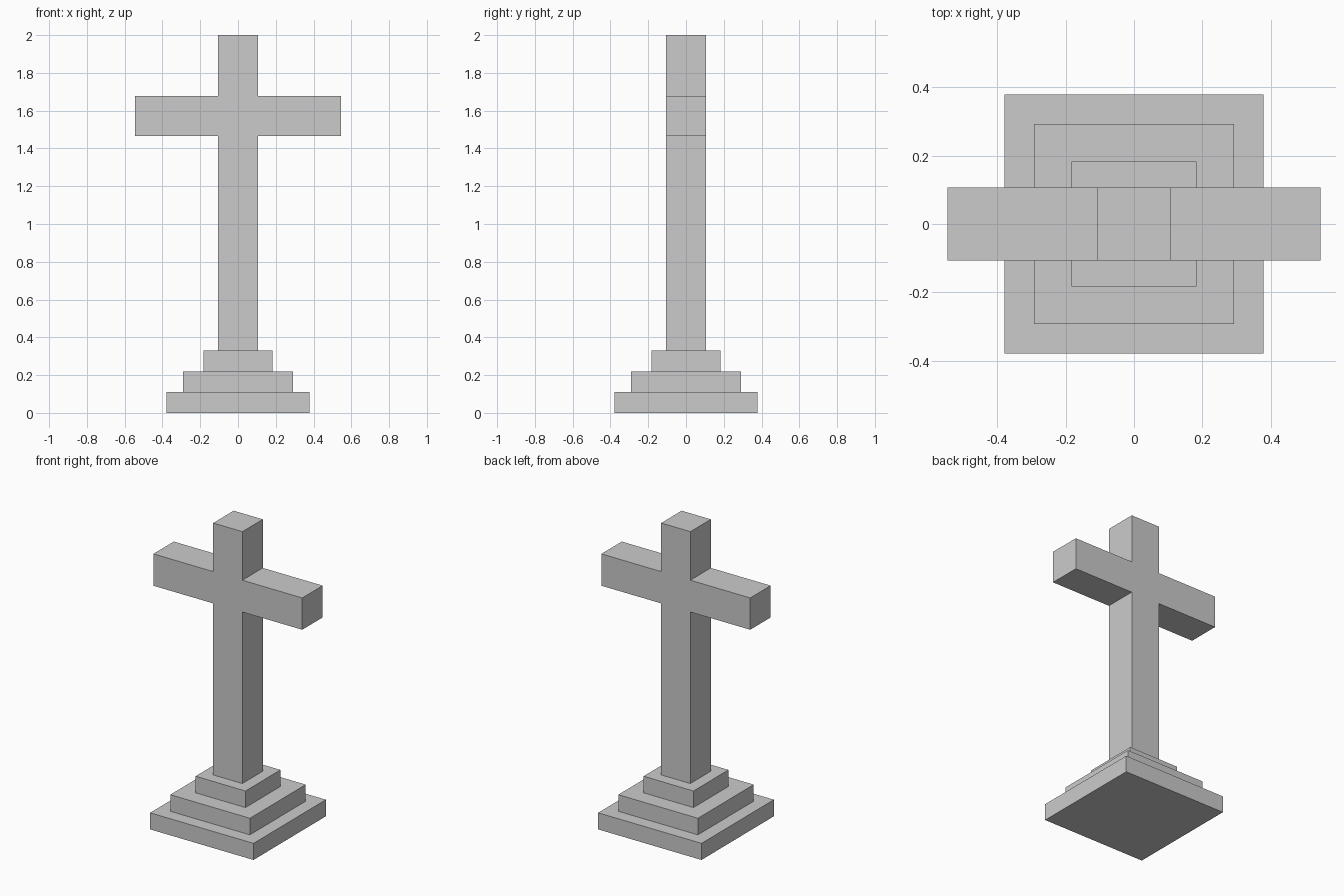
import bpy, bmesh

if "Cube" in bpy.data.objects:
    bpy.data.objects.remove(bpy.data.objects["Cube"])


def finish(name, bm):
    bmesh.ops.recalc_face_normals(bm, faces=bm.faces)
    mesh = bpy.data.meshes.new(name)
    bm.to_mesh(mesh)
    bm.free()
    obj = bpy.data.objects.new(name, mesh)
    bpy.context.collection.objects.link(obj)


def step(name, half, z0, z1):
    bm = bmesh.new()
    bmesh.ops.create_cube(bm, size=1)
    bmesh.ops.scale(bm, vec=(2 * half, 2 * half, z1 - z0), verts=bm.verts)
    bmesh.ops.translate(bm, vec=(0, 0, (z0 + z1) / 2), verts=bm.verts)
    finish(name, bm)


# Three-tier stepped base
step("base_bottom_step", 0.379, 0, 0.11)
step("base_middle_step", 0.292, 0.11, 0.22)
step("base_top_step", 0.183, 0.22, 0.33)

# Cross: right half of the outline, mirrored, then extruded front to back
W = 0.107
right = [(W, 0.33), (W, 1.467), (0.546, 1.467), (0.546, 1.678), (W, 1.678), (W, 2.0)]
outline = right + [(-x, z) for x, z in reversed(right)]
bm = bmesh.new()
face = bm.faces.new([bm.verts.new((x, -W, z)) for x, z in outline])
ext = bmesh.ops.extrude_face_region(bm, geom=[face], use_keep_orig=True)
moved = [g for g in ext["geom"] if isinstance(g, bmesh.types.BMVert)]
bmesh.ops.translate(bm, vec=(0, 2 * W, 0), verts=moved)
finish("cross", bm)
